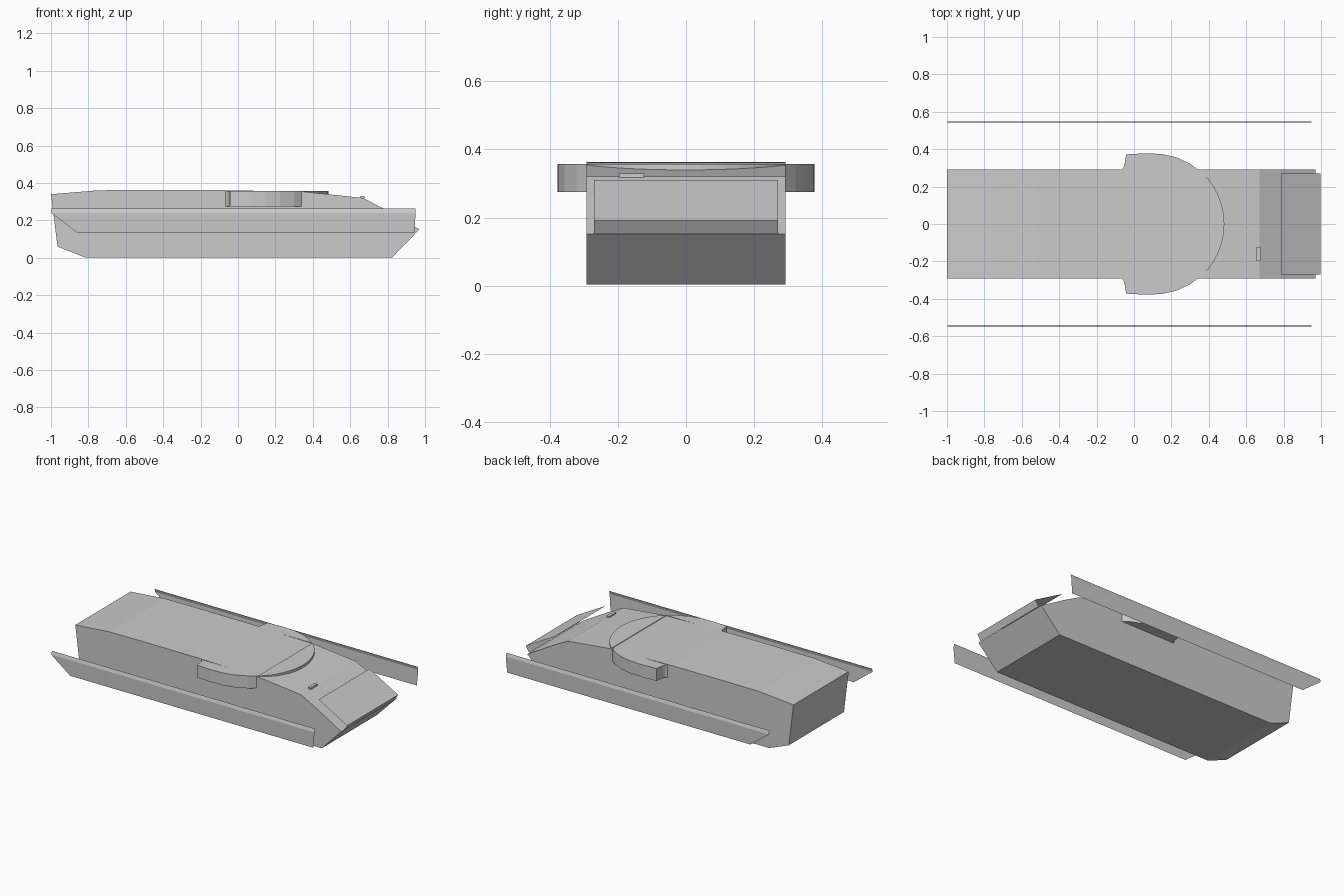
import bpy, math

if "Cube" in bpy.data.objects:
    bpy.data.objects.remove(bpy.data.objects["Cube"])


def make_mesh(name, verts, faces):
    mesh = bpy.data.meshes.new(name)
    mesh.from_pydata(verts, [], faces)
    mesh.update()
    obj = bpy.data.objects.new(name, mesh)
    bpy.context.collection.objects.link(obj)
    return obj


def prism(name, lower, upper):
    """Closed solid between two matching outlines."""
    n = len(lower)
    sides = [(i, (i + 1) % n, (i + 1) % n + n, i + n) for i in range(n)]
    obj = make_mesh(name, lower + upper,
                    [tuple(reversed(range(n))), tuple(range(n, 2 * n))] + sides)
    import bmesh
    bm = bmesh.new()
    bm.from_mesh(obj.data)
    bmesh.ops.recalc_face_normals(bm, faces=bm.faces)
    bm.to_mesh(obj.data)
    bm.free()
    return obj


def slab(name, outline, z0, z1):
    return prism(name, [(x, y, z0) for x, y in outline],
                 [(x, y, z1) for x, y in outline])


# Hull: side profile extruded across the width
profile = [(-1, .34), (-.965, .06), (-.82, .003), (.825, .003), (.97, .152),
           (.78, .262), (.67, .32), (.35, .354), (-.1, .362), (-.53, .363),
           (-.75, .361)]
prism("hull", [(x, -.292, z) for x, z in profile],
      [(x, .292, z) for x, z in profile])

# Turret ring: front lip standing proud of the sloping roof
R, CX = .38, .103
a = math.asin(.29 / R)
arc = [(CX + R * math.cos(-a + 2 * a * i / 16), R * math.sin(-a + 2 * a * i / 16))
       for i in range(17)]
slab("turret_ring_lip", arc, .337, .358)

# Side bulges under the turret ring
bulge = [(.345, .288), (.30, .322), (.225, .357), (.15, .374), (.06, .378),
         (-.042, .372), (-.05, .32), (-.056, .302), (-.07, .288)]
for side, label in ((1, "left"), (-1, "right")):
    slab("ring_bulge_" + label, [(x, side * y) for x, y in bulge], .275, .358)

    # Side skirt: thin sheet with the upper edge folded inward
    rows = [(-.998, .95, .542, .263), (-.998, .95, .549, .24),
            (-.86, .942, .546, .134)]
    verts = [(x, side * y, z) for x0, x1, y, z in rows for x in (x0, x1)]
    make_mesh("side_skirt_" + label, verts,
              [(0, 1, 3, 2)[::-side], (2, 3, 5, 4)[::-side]])

# Trim vane: raised folded sheet at the nose
vane = [(.785, .31), (.997, .192), (.972, .153)]
make_mesh("trim_vane", [(x, y, z) for x, z in vane for y in (-.27, .27)],
          [(0, 2, 3, 1), (2, 4, 5, 3)])

# Small bracket on the sloped front
slab("front_bracket", [(.655, -.197), (.675, -.197), (.675, -.123), (.655, -.123)],
     .315, .33)
